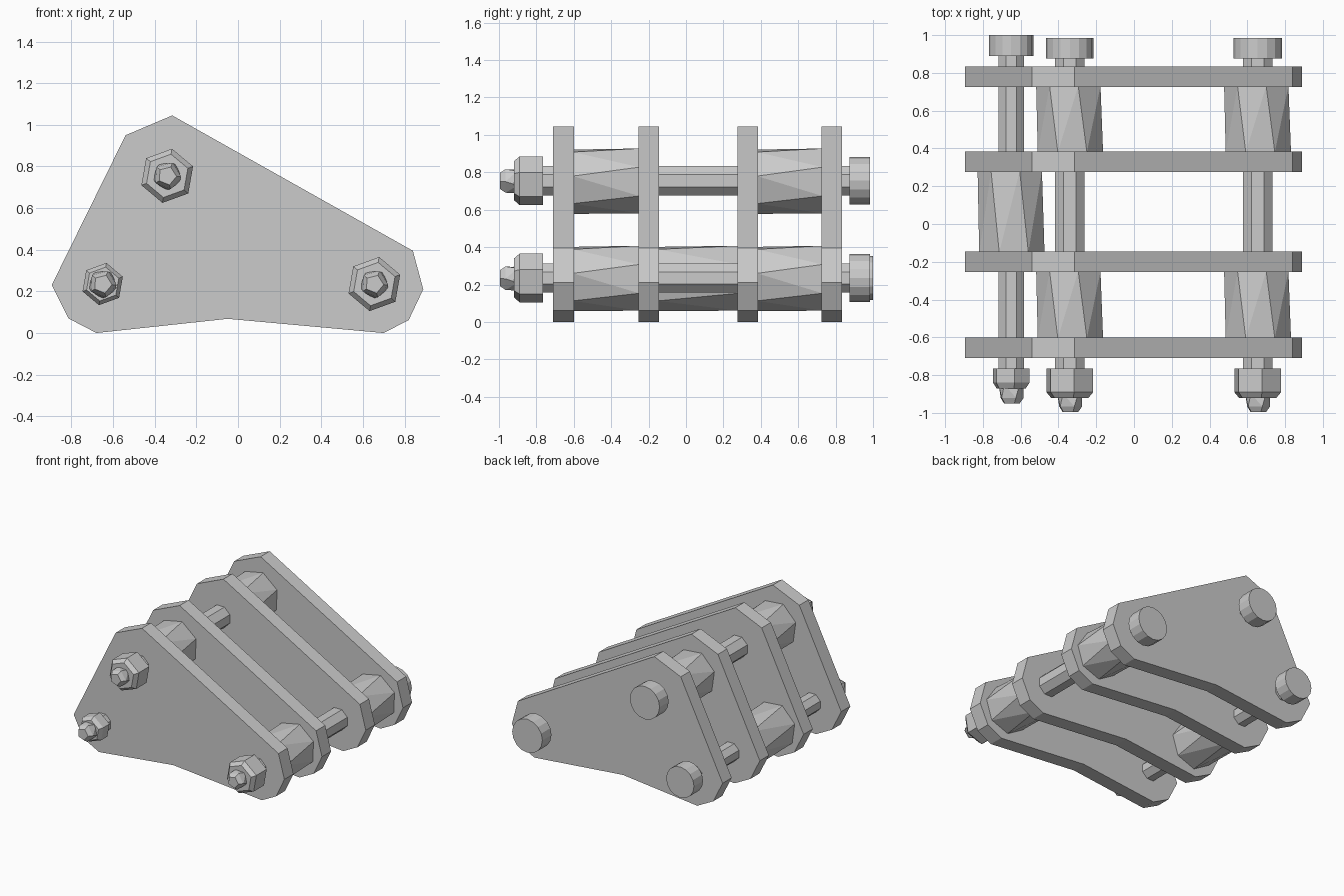
import bpy, bmesh, math

if "Cube" in bpy.data.objects:
    bpy.data.objects.remove(bpy.data.objects["Cube"])

def loft(name, rings):
    """Closed solid skinned through matching rings of (x, y, z) points."""
    bm = bmesh.new()
    loops = [[bm.verts.new(p) for p in ring] for ring in rings]
    n = len(loops[0])
    for a, b in zip(loops, loops[1:]):
        for i in range(n):
            j = (i + 1) % n
            bm.faces.new((a[i], a[j], b[j], b[i]))
    bm.faces.new(loops[0])
    bm.faces.new(loops[-1][::-1])
    # Twisted sides become clean flat triangles
    bmesh.ops.triangulate(bm, faces=[f for f in bm.faces if len(f.verts) == 4])
    bmesh.ops.recalc_face_normals(bm, faces=bm.faces)
    me = bpy.data.meshes.new(name)
    bm.to_mesh(me)
    bm.free()
    ob = bpy.data.objects.new(name, me)
    bpy.context.collection.objects.link(ob)
    return ob

def turned(name, centre, sides, sections):
    """Solid along y; sections are (y, radius, rotation in degrees)."""
    cx, cz = centre
    rings = []
    for y, r, rot in sections:
        angles = [2 * math.pi * i / sides + math.radians(rot) for i in range(sides)]
        rings.append([(cx + r * math.cos(a), y, cz + r * math.sin(a)) for a in angles])
    return loft(name, rings)

# Side plates
outline = [(-0.316, 1.045), (-0.54, 0.95), (-0.895, 0.23), (-0.815, 0.07),
           (-0.68, 0.0), (-0.05, 0.068), (0.70, 0.0), (0.82, 0.062),
           (0.89, 0.21), (0.84, 0.395)]
for i, y in enumerate((-0.655, -0.2, 0.33, 0.78)):
    loft(f"plate_{i + 1}", [[(x, y + d, z) for x, z in outline] for d in (-0.055, 0.055)])

# Bolts: centre, head radius, head start, head end, rod, nut radius, nut front, tip
top, left, right = (-0.34, 0.755), (-0.65, 0.235), (0.655, 0.235)
bolts = {
    "top": (top, 0.126, 0.875, 0.985, 0.085, 0.132, -0.92, -0.995),
    "left": (left, 0.118, 0.89, 1.0, 0.074, 0.103, -0.87, -0.95),
    "right": (right, 0.128, 0.875, 0.985, 0.085, 0.132, -0.92, -0.995),
}
for side, (c, hr, h0, h1, rod, nr, nf, tip) in bolts.items():
    turned(f"{side}_bolt_rod", c, 8, [(h0 + 0.01, rod, 22.5), (-0.78, rod, 22.5)])
    turned(f"{side}_bolt_head", c, 16, [(h1, hr, 0), (h0, hr, 0)])
    turned(f"{side}_nut", c, 6, [(-0.765, nr, 20), (nf + 0.03, nr, 20), (nf, nr * 0.8, 20)])
    turned(f"{side}_bolt_tip", c, 5, [(nf + 0.02, 0.068, 50), (tip + 0.03, 0.066, 68), (tip, 0.045, 68)])

# Spacers between plates
for name, c, y0, y1 in (("top_front", top, -0.605, -0.25), ("top_back", top, 0.38, 0.73),
                        ("right_front", right, -0.605, -0.25), ("right_back", right, 0.38, 0.73),
                        ("left_middle", left, -0.15, 0.28)):
    turned(f"{name}_spacer", c, 7, [(y0, 0.178, 8), (y1, 0.178, 24)])
